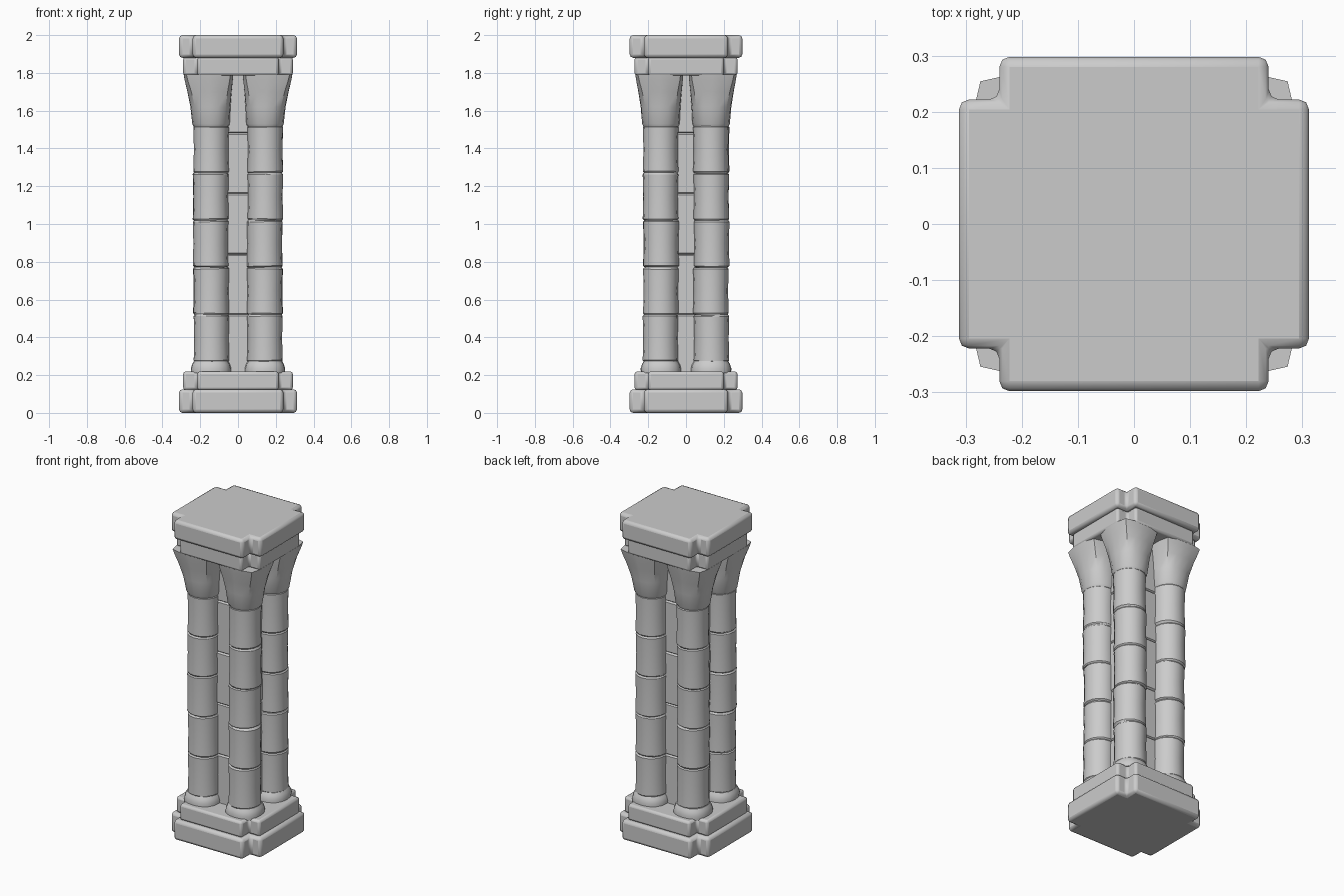
import bpy, bmesh, math, random

if "Cube" in bpy.data.objects:
    bpy.data.objects.remove(bpy.data.objects["Cube"])
random.seed(4)


def finish(name, bm, bevel=0.0, angle=40):
    bmesh.ops.recalc_face_normals(bm, faces=bm.faces[:])
    me = bpy.data.meshes.new(name)
    bm.to_mesh(me)
    bm.free()
    ob = bpy.data.objects.new(name, me)
    bpy.context.collection.objects.link(ob)
    bpy.ops.object.select_all(action='DESELECT')
    ob.select_set(True)
    bpy.context.view_layer.objects.active = ob
    if bevel:
        m = ob.modifiers.new("soft_edges", 'BEVEL')
        m.width, m.segments = bevel, 2
        m.limit_method, m.angle_limit = 'ANGLE', math.radians(50)
    bpy.ops.object.shade_smooth_by_angle(angle=math.radians(angle))
    return ob


def loft(bm, rings):
    loops = [[bm.verts.new(p) for p in r] for r in rings]
    n = len(loops[0])
    for a, b in zip(loops, loops[1:]):
        for i in range(n):
            bm.faces.new((a[i], a[(i + 1) % n], b[(i + 1) % n], b[i]))
    bm.faces.new(loops[0][::-1])
    bm.faces.new(loops[-1])


def ring(cx, cy, z, rx, ry, power=2.0, n=16, tilt=0.0):
    # superellipse: power 2 is round, higher is squarer
    pts = []
    for i in range(n):
        a = 2 * math.pi * i / n
        c, s = math.cos(a), math.sin(a)
        k = (abs(c) ** power + abs(s) ** power) ** (-1 / power)
        pts.append((cx + rx * c * k, cy + ry * s * k, z + tilt * c))
    return pts


def cross_slab(name, z0, z1, long_x, long_y, arm_x, arm_y, bevel):
    # square slab with small notched corners
    q = [(long_x, arm_y), (arm_x, arm_y), (arm_x, long_y)]
    pts = q + [(-x, y) for x, y in q[::-1]]
    pts += [(x, -y) for x, y in pts[::-1]]
    bm = bmesh.new()
    loft(bm, [[(x, y, z) for x, y in pts] for z in (z0, z1)])
    return finish(name, bm, bevel)


# Stepped base and matching top
cross_slab("base_plinth", 0.0, 0.125, 0.312, 0.298, 0.24, 0.222, 0.018)
cross_slab("base_step", 0.12, 0.22, 0.29, 0.272, 0.215, 0.20, 0.014)
cross_slab("top_step", 1.785, 1.885, 0.29, 0.272, 0.215, 0.20, 0.014)
cross_slab("top_slab", 1.88, 2.0, 0.312, 0.298, 0.24, 0.222, 0.018)

# Central core made of stacked blocks
bm = bmesh.new()
rings = []
cuts = [0.2, 0.52, 0.84, 1.16, 1.48, 1.80]
for a, b in zip(cuts, cuts[1:]):
    g = random.uniform(-0.004, 0.004)
    for z, inset in ((a + 0.001, 0.008), (a + 0.007, 0), (b - 0.007, 0), (b - 0.001, 0.008)):
        h = 0.138 + g - inset
        rings.append([(sx * h, sy * (h - 0.008), z)
                      for sx, sy in ((1, 1), (-1, 1), (-1, -1), (1, -1))])
loft(bm, rings)
finish("core", bm)

# Four clustered shafts with foot collars and flared capitals
CX, CY = 0.143, 0.133
joints = [0.27, 0.52, 0.77, 1.02, 1.27, 1.52]
for sx, sy, tag in ((1, -1, "front_right"), (-1, -1, "front_left"),
                    (1, 1, "back_right"), (-1, 1, "back_left")):
    bm = bmesh.new()
    rings = []
    for a, b in zip(joints, joints[1:]):
        dx, dy = random.uniform(-.003, .003), random.uniform(-.003, .003)
        t0, t1 = random.uniform(-.003, .003), random.uniform(-.003, .003)
        deep = 0.009 if abs(a - 0.77) < 0.01 else 0.005
        for z, r, t in ((a + 0.001, 0.094 - deep, t0), (a + 0.008, 0.094, t0),
                        ((a + b) / 2, 0.091, 0), (b - 0.008, 0.094, t1),
                        (b - 0.001, 0.089, t1)):
            rings.append(ring(sx * (CX + dx), sy * (CY + dy), z, r, r, tilt=t))
    loft(bm, rings)
    finish("shaft_" + tag, bm, angle=35)

    bm = bmesh.new()
    loft(bm, [ring(sx * CX, sy * CY, z, r, r, 2.4)
              for z, r in ((0.21, 0.106), (0.235, 0.107), (0.258, 0.1), (0.275, 0.09))])
    finish("foot_collar_" + tag, bm)

    bm = bmesh.new()
    prof = [(1.515, 0.092, 2, 0), (1.53, 0.099, 2.1, 0), (1.62, 0.106, 2.6, 0.003),
            (1.70, 0.117, 3.5, 0.008), (1.76, 0.127, 5, 0.012), (1.792, 0.131, 6, 0.014)]
    loft(bm, [ring(sx * (CX + o), sy * (CY + o * 0.6), z, r, r - o * 0.3, p)
              for z, r, p, o in prof])
    finish("capital_" + tag, bm, angle=35)
